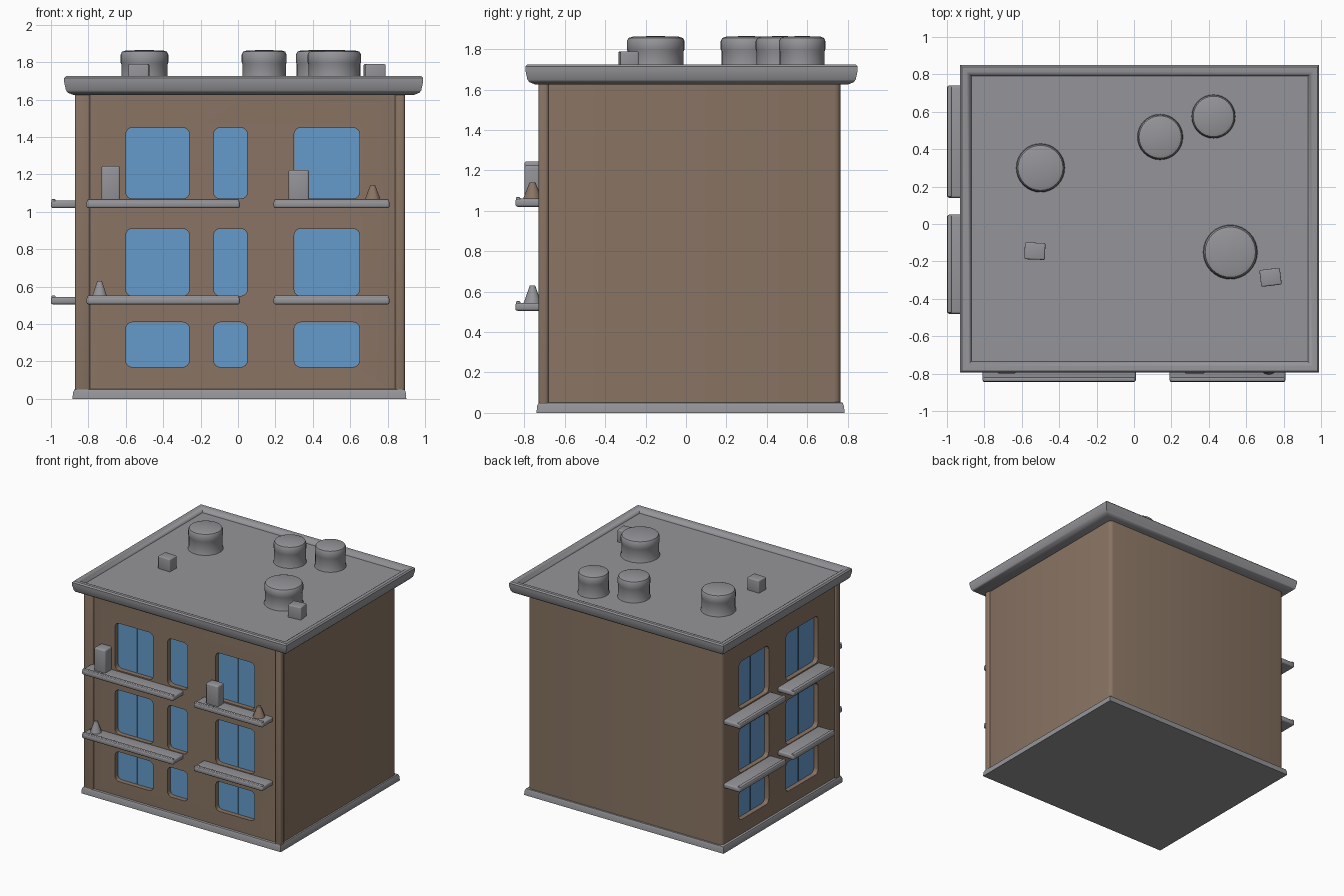
import bpy, bmesh, math
from mathutils import Matrix, Vector

cube = bpy.data.objects.get("Cube")
if cube:
    bpy.data.objects.remove(cube, do_unlink=True)


def material(name, rgb):
    m = bpy.data.materials.new(name)
    m.use_nodes = True
    m.diffuse_color = (*rgb, 1)
    m.node_tree.nodes["Principled BSDF"].inputs["Base Color"].default_value = (*rgb, 1)
    return m


BROWN = material("brown plaster", (0.25, 0.175, 0.125))
GREY = material("grey concrete", (0.30, 0.30, 0.32))
BLUE = material("blue glass", (0.13, 0.33, 0.60))

FRONT_Y, LEFT_X = -0.715, -0.86
RECESS = 0.045


def finish(bm, name, mat, smooth=True):
    bmesh.ops.recalc_face_normals(bm, faces=bm.faces)
    mesh = bpy.data.meshes.new(name)
    bm.to_mesh(mesh)
    bm.free()
    mesh.materials.append(mat)
    ob = bpy.data.objects.new(name, mesh)
    bpy.context.collection.objects.link(ob)
    if smooth:
        shade(ob)
    return ob


def shade(ob):
    bpy.ops.object.select_all(action='DESELECT')
    ob.select_set(True)
    bpy.context.view_layer.objects.active = ob
    bpy.ops.object.shade_smooth_by_angle(angle=math.radians(40))


def box(name, mat, lo, hi, bevel=0.01, turn=0.0, upright_only=False):
    lo, hi = Vector(lo), Vector(hi)
    bm = bmesh.new()
    bmesh.ops.create_cube(bm, size=1)
    bmesh.ops.scale(bm, vec=hi - lo, verts=bm.verts)
    edges = [e for e in bm.edges if not upright_only
             or abs(e.verts[0].co.z - e.verts[1].co.z) > 0.01]
    if bevel:
        bmesh.ops.bevel(bm, geom=edges, offset=bevel, segments=3, profile=0.5, affect='EDGES')
    bmesh.ops.transform(bm, matrix=Matrix.Translation((lo + hi) / 2)
                        @ Matrix.Rotation(turn, 4, 'Z'), verts=bm.verts)
    return finish(bm, name, mat)


def on_wall(side, u, d, v):
    """Wall coordinates: along, depth inward, height."""
    return (u, FRONT_Y + d, v) if side == "front" else (LEFT_X + d, u, v)


def rounded_prism(bm, side, u0, u1, v0, v1, d0, d1, r=0.035):
    outline = []
    corners = [(u1 - r, v1 - r), (u0 + r, v1 - r), (u0 + r, v0 + r), (u1 - r, v0 + r)]
    for k, (cu, cv) in enumerate(corners):
        for i in range(5):
            a = (k + i / 4) * math.pi / 2
            outline.append((cu + r * math.cos(a), cv + r * math.sin(a)))
    rings = [[bm.verts.new(on_wall(side, u, d, v)) for u, v in outline] for d in (d0, d1)]
    bm.faces.new(rings[0])
    bm.faces.new(rings[1])
    n = len(outline)
    for i in range(n):
        j = (i + 1) % n
        bm.faces.new((rings[0][i], rings[0][j], rings[1][j], rings[1][i]))


# Main walls
walls = box("walls", BROWN, (LEFT_X, FRONT_Y, 0.02), (0.88, 0.765, 1.66), 0.03,
            upright_only=True)

# Window openings, glass and mullions
COLUMNS = {"front": [(-0.60, -0.26), (-0.13, 0.05), (0.30, 0.65)],
           "left": [(-0.46, -0.05), (0.17, 0.55)]}
ROWS = [(0.17, 0.41), (0.55, 0.91), (1.07, 1.45)]
cut, glass = bmesh.new(), bmesh.new()
for side, columns in COLUMNS.items():
    for u0, u1 in columns:
        for v0, v1 in ROWS:
            rounded_prism(cut, side, u0, u1, v0, v1, -0.1, RECESS)
            rounded_prism(glass, side, u0 + 0.001, u1 - 0.001, v0 + 0.001, v1 - 0.001,
                          RECESS - 0.008, RECESS + 0.001)
            if u1 - u0 > 0.25:
                mid = (u0 + u1) / 2
                rounded_prism(glass, side, mid - 0.006, mid + 0.006, v0 + 0.005, v1 - 0.005,
                              RECESS - 0.014, RECESS - 0.005, 0.005)
cutter = finish(cut, "window_cutter", BROWN, False)
cutter.hide_render = True
finish(glass, "window_glass", BLUE)
mod = walls.modifiers.new("openings", 'BOOLEAN')
mod.operation, mod.solver, mod.object = 'DIFFERENCE', 'EXACT', cutter
bpy.context.view_layer.objects.active = walls
bpy.ops.object.modifier_apply(modifier=mod.name)
bpy.data.objects.remove(cutter, do_unlink=True)
shade(walls)

# Corner pilasters
box("left_corner_pilaster", BROWN, (-0.872, -0.73, 0.02), (-0.79, -0.67, 1.66), 0.012)
box("right_corner_pilaster", BROWN, (0.84, -0.73, 0.02), (0.893, -0.68, 1.66), 0.015)


# Plinth and roof, lofted from inset rectangles
def lofted_slab(name, x0, x1, y0, y1, profile):
    bm = bmesh.new()
    rings = []
    for inset, z in profile:
        a, b, c, d = x0 + inset, x1 - inset, y0 + inset, y1 - inset
        rings.append([bm.verts.new((x, y, z)) for x, y in ((a, c), (b, c), (b, d), (a, d))])
    for low, high in zip(rings, rings[1:]):
        for i in range(4):
            j = (i + 1) % 4
            bm.faces.new((low[i], low[j], high[j], high[i]))
    bm.faces.new(rings[0])
    bm.faces.new(rings[-1])
    return finish(bm, name, GREY)


lofted_slab("plinth", -0.885, 0.90, -0.74, 0.785,
            [(0, 0), (0.003, 0.035), (0.01, 0.05), (0.03, 0.055)])
lofted_slab("roof", -0.93, 0.99, -0.795, 0.85,
            [(0.05, 1.625), (0.02, 1.637), (0.01, 1.65), (0, 1.695), (0, 1.715), (0.01, 1.725),
             (0.035, 1.725), (0.048, 1.718), (0.06, 1.69)])

# Balcony slabs with a low outer lip
BALCONIES = {"front": [(-0.81, 0.01), (0.19, 0.81)], "left": [(-0.48, 0.05), (0.14, 0.74)]}
REACH = {"front": 0.13, "left": 0.14}
for side, spans in BALCONIES.items():
    for u0, u1 in spans:
        for level, top in (("lower", 0.545), ("upper", 1.06)):
            name = f"{side}_{level}_balcony"
            out = -REACH[side]
            box(name, GREY, on_wall(side, u0, out, top - 0.04),
                on_wall(side, u1, 0.02, top), 0.012)
            box(name + "_lip", GREY, on_wall(side, u0 + 0.005, out + 0.003, top - 0.02),
                on_wall(side, u1 - 0.005, out + 0.025, top + 0.008), 0.006)

# Boxes and small lumps standing on the balconies
box("left_balcony_unit", GREY, (-0.73, -0.80, 1.05), (-0.63, -0.70, 1.245), 0.012)
box("right_balcony_unit", GREY, (0.27, -0.80, 1.05), (0.38, -0.72, 1.225), 0.012)


def lump(name, mat, x, z, radius, height):
    bm = bmesh.new()
    bmesh.ops.create_cone(bm, cap_ends=True, segments=10, radius1=radius,
                          radius2=radius * 0.3, depth=height)
    bmesh.ops.translate(bm, vec=(x, -0.76, z + height / 2), verts=bm.verts)
    finish(bm, name, mat)


lump("upper_balcony_pot", BROWN, 0.72, 1.05, 0.05, 0.09)
lump("lower_balcony_pot", GREY, -0.74, 0.54, 0.045, 0.09)


# Round roof vents
def vent(x, y, r):
    bm = bmesh.new()
    profile = [(r * 1.04, 1.68), (r * 0.97, 1.71), (r * 0.97, 1.79), (r, 1.80), (r, 1.84),
               (r * 0.94, 1.856), (r * 0.8, 1.862), (0, 1.866)]
    verts = [bm.verts.new((radius, 0, z)) for radius, z in profile]
    edges = [bm.edges.new(pair) for pair in zip(verts, verts[1:])]
    bmesh.ops.spin(bm, geom=verts + edges, cent=(0, 0, 0), axis=(0, 0, 1),
                   angle=math.tau, steps=32)
    bmesh.ops.remove_doubles(bm, verts=bm.verts, dist=0.0005)
    bmesh.ops.translate(bm, vec=(x, y, 0), verts=bm.verts)
    finish(bm, "roof_vent", GREY)


for x, y, r in ((-0.5, 0.30, 0.128), (0.14, 0.465, 0.12), (0.425, 0.575, 0.115),
                (0.515, -0.15, 0.143)):
    vent(x, y, r)

# Small square roof boxes
for x, y, turn in ((-0.53, -0.145, -0.04), (0.73, -0.285, 0.12)):
    box("roof_box", GREY, (x - 0.055, y - 0.045, 1.68), (x + 0.055, y + 0.045, 1.79), 0.008, turn)
